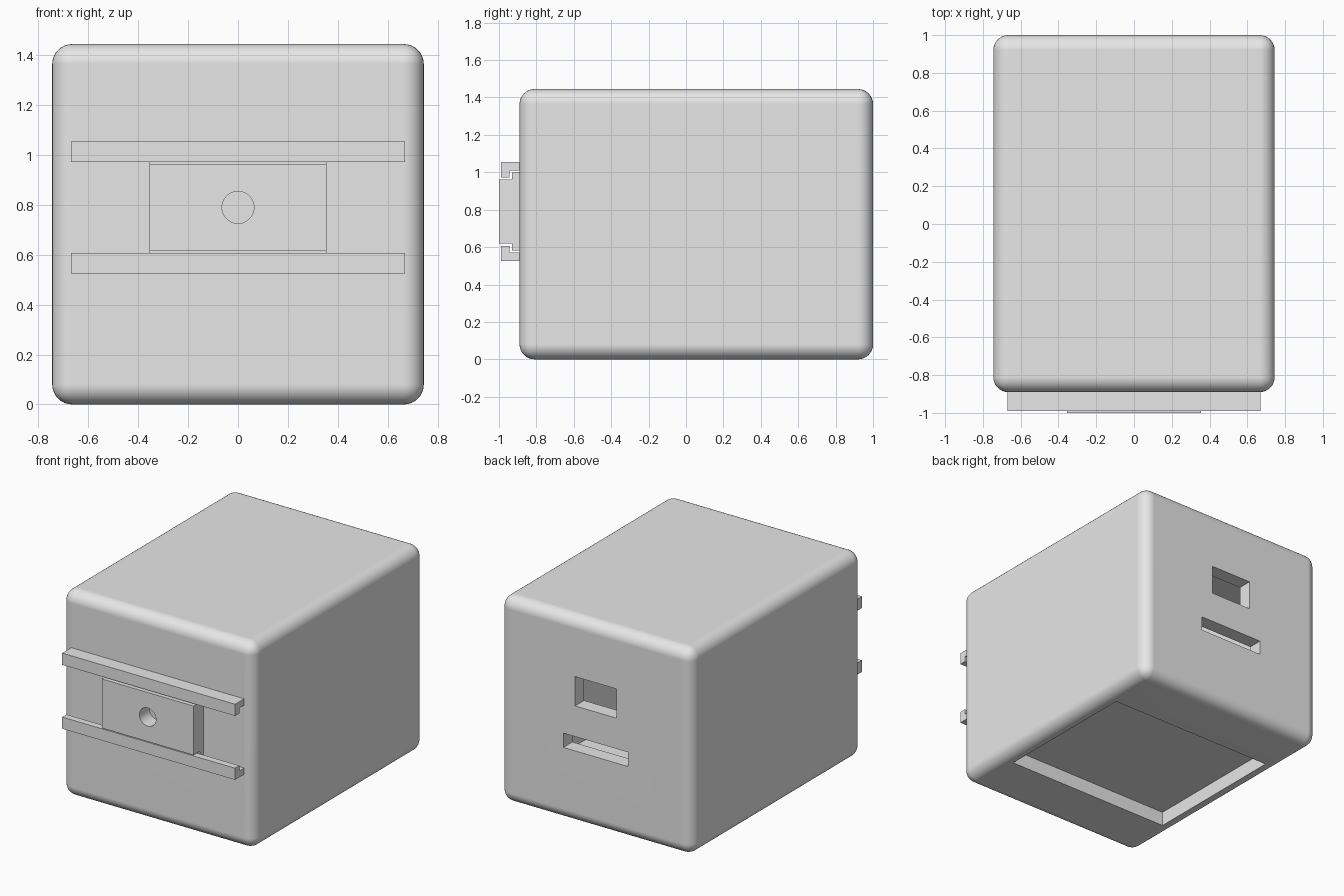
import bpy
import bmesh
from mathutils import Matrix, Vector

cube = bpy.data.objects.get("Cube")
if cube:
    bpy.data.objects.remove(cube, do_unlink=True)

GREY = (0.8, 0.8, 0.8, 1.0)
grey = bpy.data.materials.new("light_grey")
grey.use_nodes = True
grey.diffuse_color = GREY
grey.node_tree.nodes["Principled BSDF"].inputs["Base Color"].default_value = GREY


def add_object(name, bm):
    bmesh.ops.recalc_face_normals(bm, faces=bm.faces)
    mesh = bpy.data.meshes.new(name)
    bm.to_mesh(mesh)
    bm.free()
    mesh.materials.append(grey)
    obj = bpy.data.objects.new(name, mesh)
    bpy.context.collection.objects.link(obj)
    return obj


def box(name, low, high, radius=0):
    """Box between two corners, with optional rounded edges."""
    low, high = Vector(low), Vector(high)
    bm = bmesh.new()
    bmesh.ops.create_cube(bm, size=1)
    bmesh.ops.scale(bm, vec=high - low, verts=bm.verts)
    bmesh.ops.translate(bm, vec=(low + high) / 2, verts=bm.verts)
    if radius:
        bmesh.ops.bevel(bm, geom=bm.edges[:], offset=radius, segments=8,
                        profile=0.5, affect='EDGES', clamp_overlap=True)
    return add_object(name, bm)


def bar(name, profile, half_width):
    """Side profile of (y, z) points extruded across x."""
    bm = bmesh.new()
    face = bm.faces.new([bm.verts.new((-half_width, y, z)) for y, z in profile])
    moved = bmesh.ops.extrude_face_region(bm, geom=[face])["geom"]
    verts = [v for v in moved if isinstance(v, bmesh.types.BMVert)]
    bmesh.ops.translate(bm, vec=(2 * half_width, 0, 0), verts=verts)
    return add_object(name, bm)


def cut(obj, cutters):
    """Subtract the cutters, then discard them."""
    for cutter in cutters:
        cutter.hide_render = True
        mod = obj.modifiers.new("cut", 'BOOLEAN')
        mod.operation = 'DIFFERENCE'
        mod.solver = 'EXACT'
        mod.object = cutter
    graph = bpy.context.evaluated_depsgraph_get()
    obj.data = bpy.data.meshes.new_from_object(obj.evaluated_get(graph))
    obj.modifiers.clear()
    for cutter in cutters:
        bpy.data.objects.remove(cutter, do_unlink=True)


def smooth(obj):
    bpy.ops.object.select_all(action='DESELECT')
    obj.select_set(True)
    bpy.context.view_layer.objects.active = obj
    bpy.ops.object.shade_smooth_by_angle(angle=0.52)
    mod = obj.modifiers.new("even_shading", 'WEIGHTED_NORMAL')
    mod.keep_sharp = True


# Hollow rounded housing with two back ports and a recess underneath
W, FRONT, BACK, TOP, WALL = 0.745, -0.89, 1.0, 1.445, 0.1
MID = 0.79
housing = box("housing", (-W, FRONT, 0), (W, BACK, TOP), 0.08)
cut(housing, [
    box("cavity", (WALL - W, FRONT + WALL, 0.15), (W - WALL, BACK - WALL, TOP - WALL)),
    box("square_port", (-0.16, 0.8, 0.825), (0.16, 1.1, 1.03)),
    box("slot_port", (-0.25, 0.8, 0.51), (0.25, 1.1, 0.61)),
    box("base_recess", (-0.645, -0.475, -0.1), (0.645, 0.585, WALL)),
])
smooth(housing)

# Pair of hooked rails, mirrored about the middle height
hook = [(FRONT, 0.265), (-0.99, 0.265), (-0.99, 0.183),
        (-0.943, 0.183), (-0.943, 0.22), (FRONT, 0.22)]
for name, side in (("upper_rail", 1), ("lower_rail", -1)):
    bar(name, [(y, MID + side * z) for y, z in hook], 0.67)

# Stepped slider held between the rails, with a round hole
step = [(FRONT, 0.209), (-0.93, 0.209), (-0.93, 0.172), (-1.0, 0.172)]
profile = [(y, MID + z) for y, z in step] + [(y, MID - z) for y, z in reversed(step)]
slider = bar("slider", profile, 0.355)
bm = bmesh.new()
bmesh.ops.create_cone(bm, cap_ends=True, segments=40, radius1=0.064, radius2=0.064, depth=0.4,
                      matrix=Matrix.Translation((0, -0.95, MID)) @ Matrix.Rotation(1.5708, 4, 'X'))
cut(slider, [add_object("hole", bm)])
smooth(slider)
